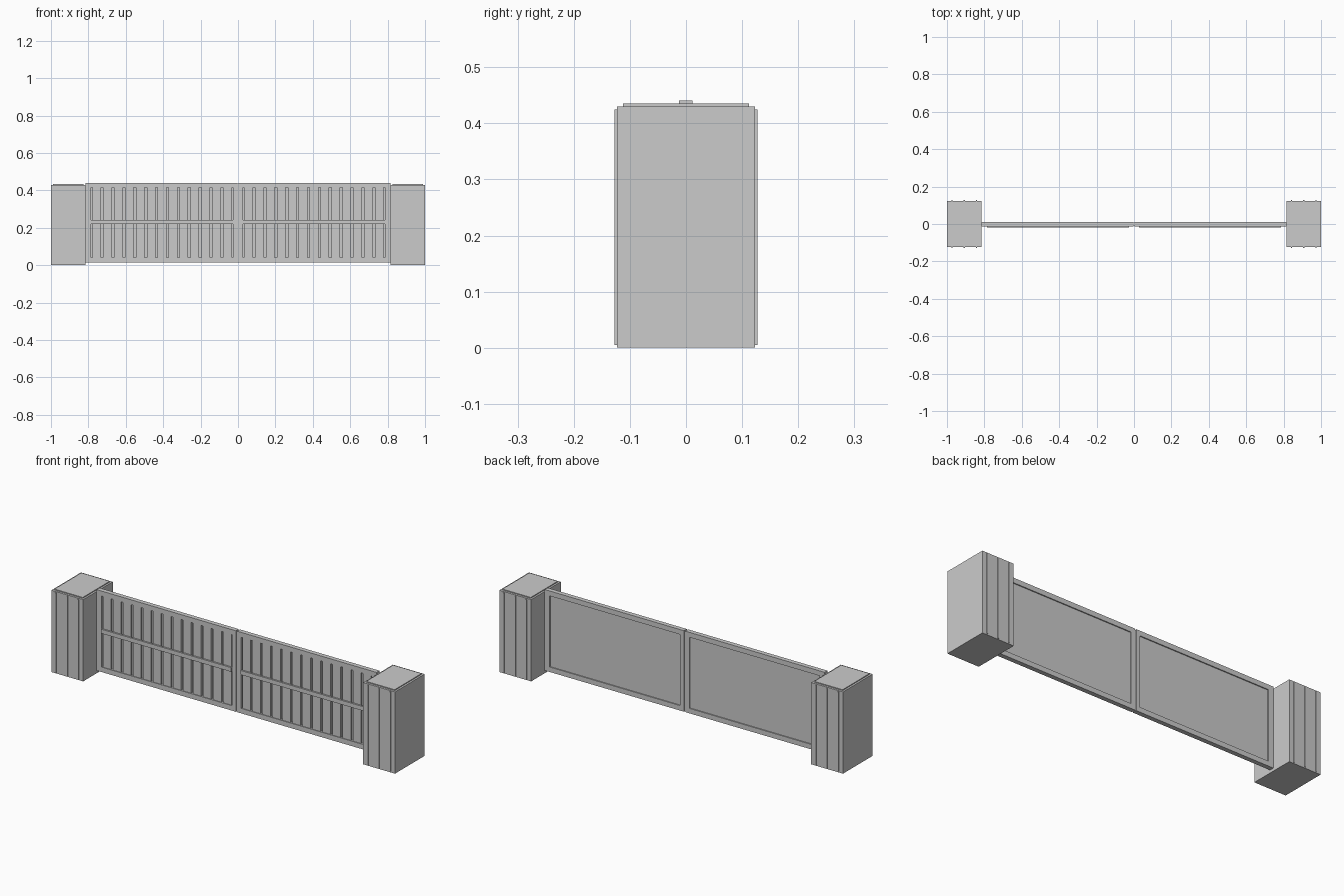
import bpy
import bmesh
from mathutils import Matrix, Vector

cube = bpy.data.objects.get("Cube")
if cube:
    bpy.data.objects.remove(cube, do_unlink=True)

GREY = (0.6, 0.6, 0.6, 1.0)
mat = bpy.data.materials.new("plain grey")
mat.use_nodes = True
mat.diffuse_color = GREY
mat.node_tree.nodes["Principled BSDF"].inputs["Base Color"].default_value = GREY


def build(name, boxes):
    """One object made of boxes, each given as (x range, y range, z range)."""
    bm = bmesh.new()
    for box in boxes:
        low, high = (Vector(corner) for corner in zip(*box))
        place = Matrix.Translation((low + high) / 2) @ Matrix.Diagonal((*(high - low), 1))
        bmesh.ops.create_cube(bm, size=1, matrix=place)
    mesh = bpy.data.meshes.new(name)
    bm.to_mesh(mesh)
    bm.free()
    mesh.materials.append(mat)
    obj = bpy.data.objects.new(name, mesh)
    bpy.context.collection.objects.link(obj)


def span(side, a, b):
    """Range from a to b, mirrored to the given side."""
    return tuple(sorted((side * a, side * b)))


INNER, OUTER = 0.815, 1.0            # pillar
GATE_Y = (-0.0125, 0.0115)           # frame depth
BOTTOM, TOP = 0.015, 0.441
RAIL = 0.026
HINGE, MEET = 0.785, 0.027           # inner edges of the stiles
BOARDS = 13

for side, label in ((-1, "right"), (1, "left")):
    # Pillar with a thin cap and narrow upright trims front and back
    build(f"{label}_pillar", [(span(side, INNER, OUTER), (-0.123, 0.123), (0, 0.43))])
    build(f"{label}_pillar_cap",
          [(span(side, INNER + 0.01, OUTER - 0.01), (-0.112, 0.112), (0.43, 0.435))])
    trims = []
    for fraction in (0.15, 0.5, 0.85):
        x = INNER + fraction * (OUTER - INNER)
        for face in (-1, 1):
            trims.append((span(side, x - 0.003, x + 0.003),
                          span(face, 0.12, 0.127), (0.005, 0.425)))
    build(f"{label}_pillar_trims", trims)

    # Gate frame: two stiles, two rails
    build(f"{label}_gate_frame", [
        (span(side, HINGE, INNER), GATE_Y, (BOTTOM, TOP)),
        (span(side, 0.004, MEET), GATE_Y, (BOTTOM, TOP)),
        (span(side, MEET, HINGE), GATE_Y, (BOTTOM, BOTTOM + RAIL)),
        (span(side, MEET, HINGE), GATE_Y, (TOP - RAIL, TOP)),
    ])

    # Back sheet with upright boards on its front
    z_range = (BOTTOM + RAIL, TOP - RAIL)
    build(f"{label}_gate_panel", [(span(side, MEET, HINGE), (0.0, 0.006), z_range)])
    pitch = (HINGE - MEET) / BOARDS
    build(f"{label}_gate_boards", [
        (span(side, MEET + pitch * (i + 0.1), MEET + pitch * (i + 0.9)), (-0.009, 0.0), z_range)
        for i in range(BOARDS)])

    # Middle rail standing proud of the boards
    build(f"{label}_middle_rail", [(span(side, MEET, HINGE), (-0.018, -0.009), (0.221, 0.243))])

# Strip closing the joint between the two gates
build("meeting_strip", [((-0.004, 0.004), (-0.008, 0.008), (BOTTOM, TOP - 0.004))])
